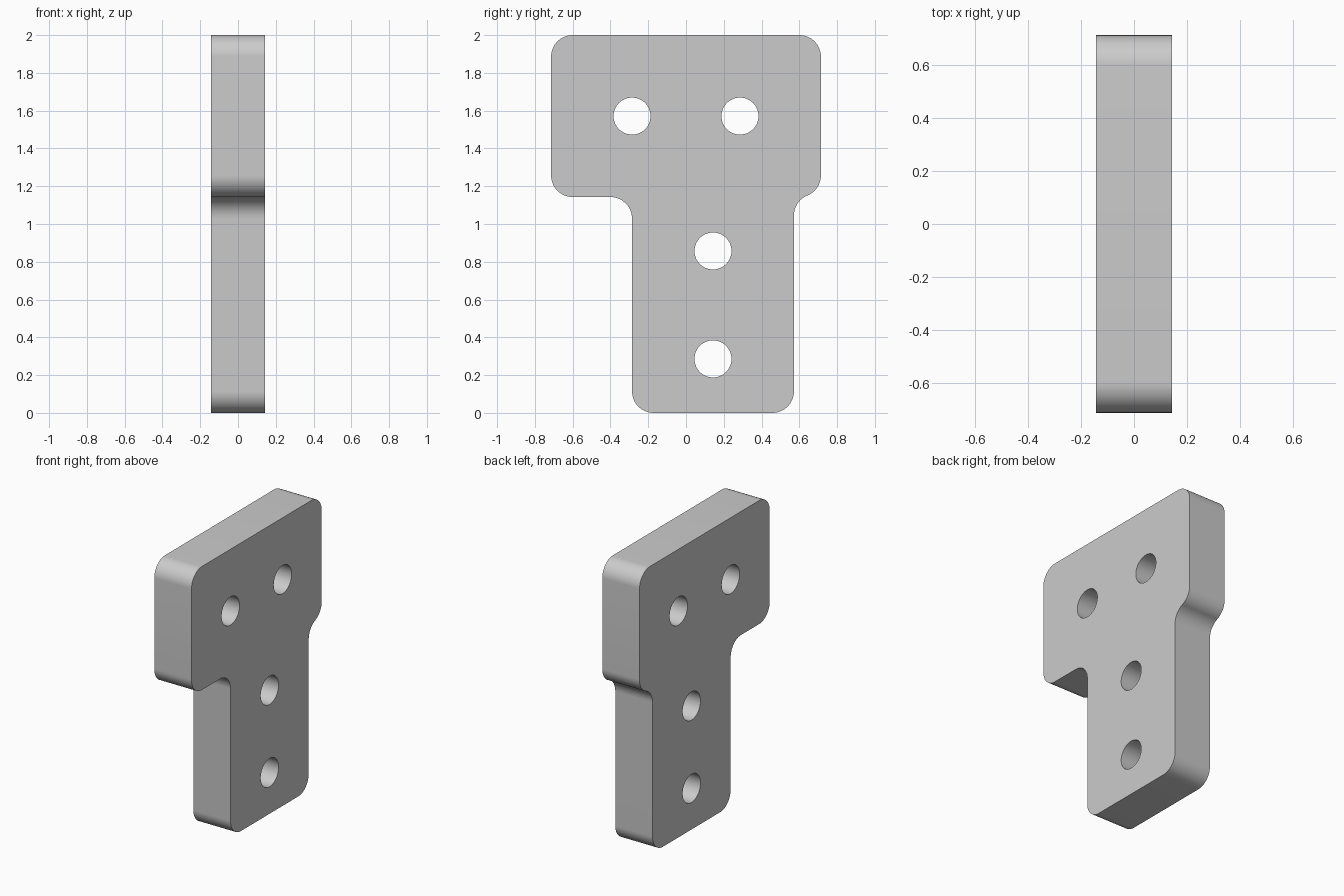
import bpy, bmesh, math
from mathutils import Vector

cube = bpy.data.objects.get("Cube")
if cube:
    bpy.data.objects.remove(cube, do_unlink=True)

U = 1 / 7            # drawing unit
HALF = U             # half thickness
R = 0.8 * U          # corner and fillet radius
HOLE_R = 0.098


def arc(y, z, start, end, steps=16, radius=R):
    """Points of an arc in the YZ plane, angles in degrees."""
    return [(y + radius * math.cos(math.radians(start + (end - start) * i / steps)),
             z + radius * math.sin(math.radians(start + (end - start) * i / steps)))
            for i in range(steps + 1)]


def add_loop(bm, points):
    verts = [bm.verts.new((-HALF, y, z)) for y, z in points]
    return [bm.edges.new((a, b)) for a, b in zip(verts, verts[1:] + verts[:1])]


# Key lines of the outline
side, top, step = 5 * U, 14 * U, 8 * U
stem_front, stem_back = -2 * U, 4 * U

# The shallow back step is an S of two tangent arcs
dy = stem_back + R - (side - R)
swing = math.degrees(math.acos(dy / (2 * R)))
dz = math.sqrt(4 * R * R - dy * dy)

outline = (
    arc(stem_front + R, R, 180, 270)
    + arc(stem_back - R, R, 270, 360)
    + arc(stem_back + R, step + R - dz, 180, 180 - swing)
    + arc(side - R, step + R, -swing, 0)[1:]
    + arc(side - R, top - R, 0, 90)
    + arc(-side + R, top - R, 90, 180)
    + arc(-side + R, step + R, 180, 270)
    + arc(stem_front - R, step - R, 90, 0)
)

# Flat profile with four bolt holes, extruded to a plate
holes = [(-2 * U, 11 * U), (2 * U, 11 * U), (U, 6 * U), (U, 2 * U)]
bm = bmesh.new()
edges = add_loop(bm, outline)
for y, z in holes:
    edges += add_loop(bm, arc(y, z, 0, 360, 48, HOLE_R)[:-1])
bmesh.ops.triangle_fill(bm, use_beauty=True, use_dissolve=False, edges=edges)
result = bmesh.ops.extrude_face_region(bm, geom=bm.faces[:], use_keep_orig=True)
moved = [g for g in result["geom"] if isinstance(g, bmesh.types.BMVert)]
bmesh.ops.translate(bm, verts=moved, vec=Vector((2 * HALF, 0, 0)))
bmesh.ops.recalc_face_normals(bm, faces=bm.faces[:])

mesh = bpy.data.meshes.new("bracket_plate")
bm.to_mesh(mesh)
bm.free()
plate = bpy.data.objects.new("bracket_plate", mesh)
bpy.context.collection.objects.link(plate)

# Plain grey
grey = bpy.data.materials.new("light_grey")
grey.use_nodes = True
colour = (0.6, 0.6, 0.6, 1)
grey.diffuse_color = colour
grey.node_tree.nodes["Principled BSDF"].inputs["Base Color"].default_value = colour
mesh.materials.append(grey)

# Smooth arcs, sharp rims
bpy.ops.object.select_all(action="DESELECT")
plate.select_set(True)
bpy.context.view_layer.objects.active = plate
bpy.ops.object.shade_smooth_by_angle(angle=math.radians(30))
